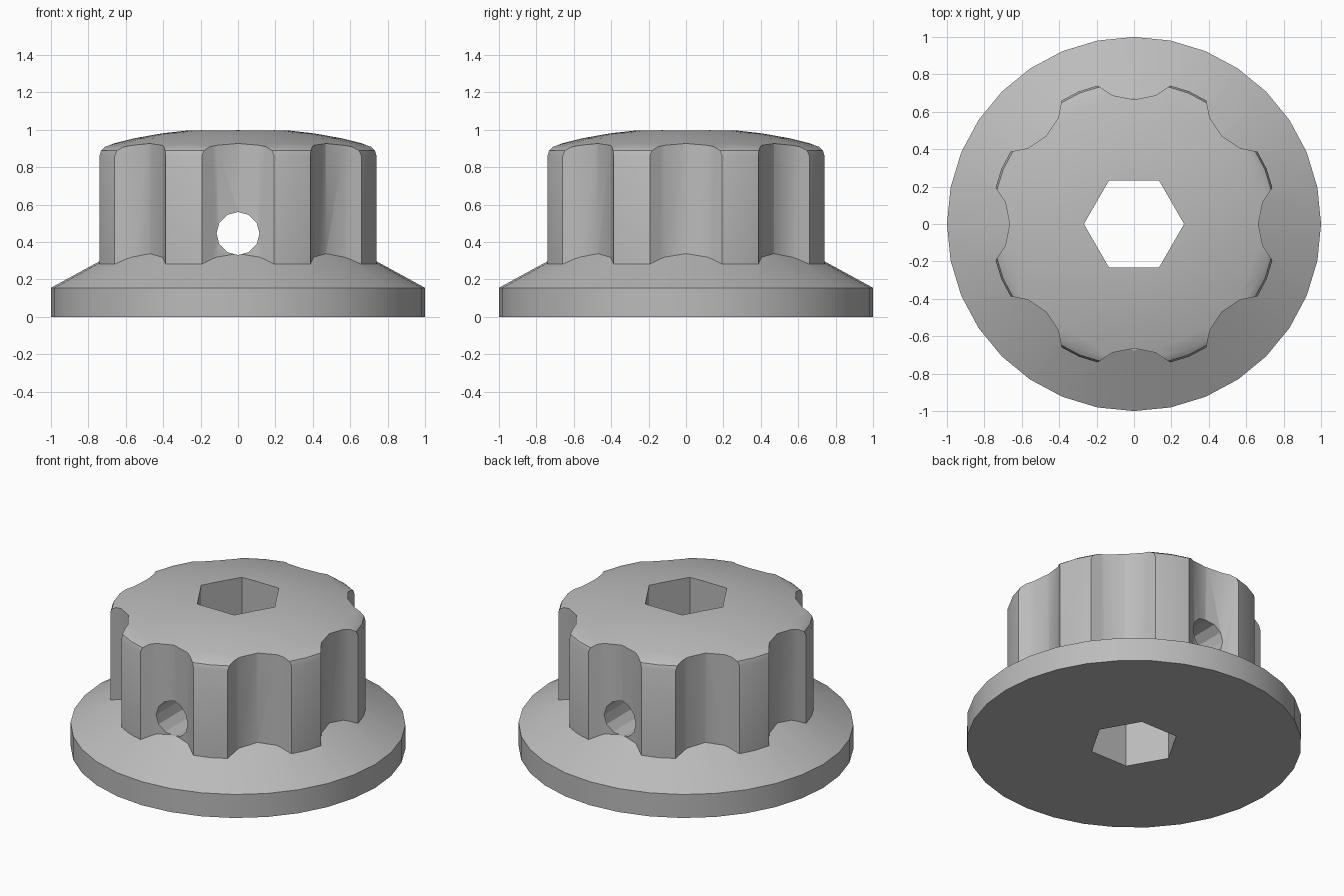
import bpy, bmesh
from math import pi, cos, sin, radians
from mathutils import Matrix

cube = bpy.data.objects.get("Cube")
if cube:
    bpy.data.objects.remove(cube, do_unlink=True)

grey = bpy.data.materials.new("plain_grey")
grey.use_nodes = True
COLOUR = (0.5, 0.5, 0.5, 1)
grey.diffuse_color = COLOUR
grey.node_tree.nodes["Principled BSDF"].inputs["Base Color"].default_value = COLOUR


def make_object(name, bm):
    bmesh.ops.recalc_face_normals(bm, faces=bm.faces)
    mesh = bpy.data.meshes.new(name)
    bm.to_mesh(mesh)
    bm.free()
    mesh.materials.append(grey)
    obj = bpy.data.objects.new(name, mesh)
    bpy.context.collection.objects.link(obj)
    return obj


def turned(name, profile, sides=32):
    """Solid of revolution from (radius, height) pairs, capped at both ends."""
    bm = bmesh.new()
    rings = [[bm.verts.new((r * cos(2 * pi * i / sides), r * sin(2 * pi * i / sides), z))
              for i in range(sides)] for r, z in profile]
    for low, high in zip(rings, rings[1:]):
        for i in range(sides):
            j = (i + 1) % sides
            bm.faces.new((low[i], low[j], high[j], high[i]))
    bm.faces.new(rings[0][::-1])
    bm.faces.new(rings[-1])
    return make_object(name, bm)


def prisms(name, sides, radius, length, matrices):
    """One cutter made of several prisms."""
    bm = bmesh.new()
    for m in matrices:
        bmesh.ops.create_cone(bm, cap_ends=True, segments=sides, radius1=radius,
                              radius2=radius, depth=length, matrix=m)
    return make_object(name, bm)


def combine(target, other, operation):
    """Apply a boolean and discard the second object."""
    other.hide_render = True
    mod = target.modifiers.new(operation.lower(), 'BOOLEAN')
    mod.operation, mod.object, mod.solver = operation, other, 'EXACT'
    bpy.ops.object.select_all(action='DESELECT')
    bpy.context.view_layer.objects.active = target
    target.select_set(True)
    bpy.ops.object.modifier_apply(modifier=mod.name)
    bpy.data.objects.remove(other, do_unlink=True)


# Flanged base with sloping shoulder
base = turned("flange", [(1, 0), (1, 0.155), (0.6, 0.373)])

# Domed grip
knob = turned("knob", [(0.768, 0.05), (0.768, 0.86), (0.758, 0.888), (0.73, 0.908),
                       (0.67, 0.925), (0.55, 0.955), (0.41, 0.98), (0.27, 0.996), (0.15, 1)])

# Eight finger flutes around the grip
flutes = prisms("flute_cutter", 16, 0.3, 3,
                [Matrix.Rotation(k * pi / 4, 4, 'Z') @ Matrix.Translation((0.965, 0, 0))
                 for k in range(8)])
combine(knob, flutes, 'DIFFERENCE')
combine(knob, base, 'UNION')

# Hexagonal shaft bore, points towards left and right
bore = prisms("bore_cutter", 6, 0.268, 4, [Matrix.Rotation(radians(30), 4, 'Z')])
if max(v.co.x for v in bore.data.vertices) < 0.26:
    bore.data.transform(Matrix.Rotation(radians(30), 4, 'Z'))
combine(knob, bore, 'DIFFERENCE')

# Round cross hole from front to back
pin = prisms("pin_cutter", 12, 0.115, 4,
             [Matrix.Translation((0, 0, 0.445)) @ Matrix.Rotation(pi / 2, 4, 'X')])
combine(knob, pin, 'DIFFERENCE')

bpy.ops.object.shade_smooth_by_angle(angle=radians(28))
